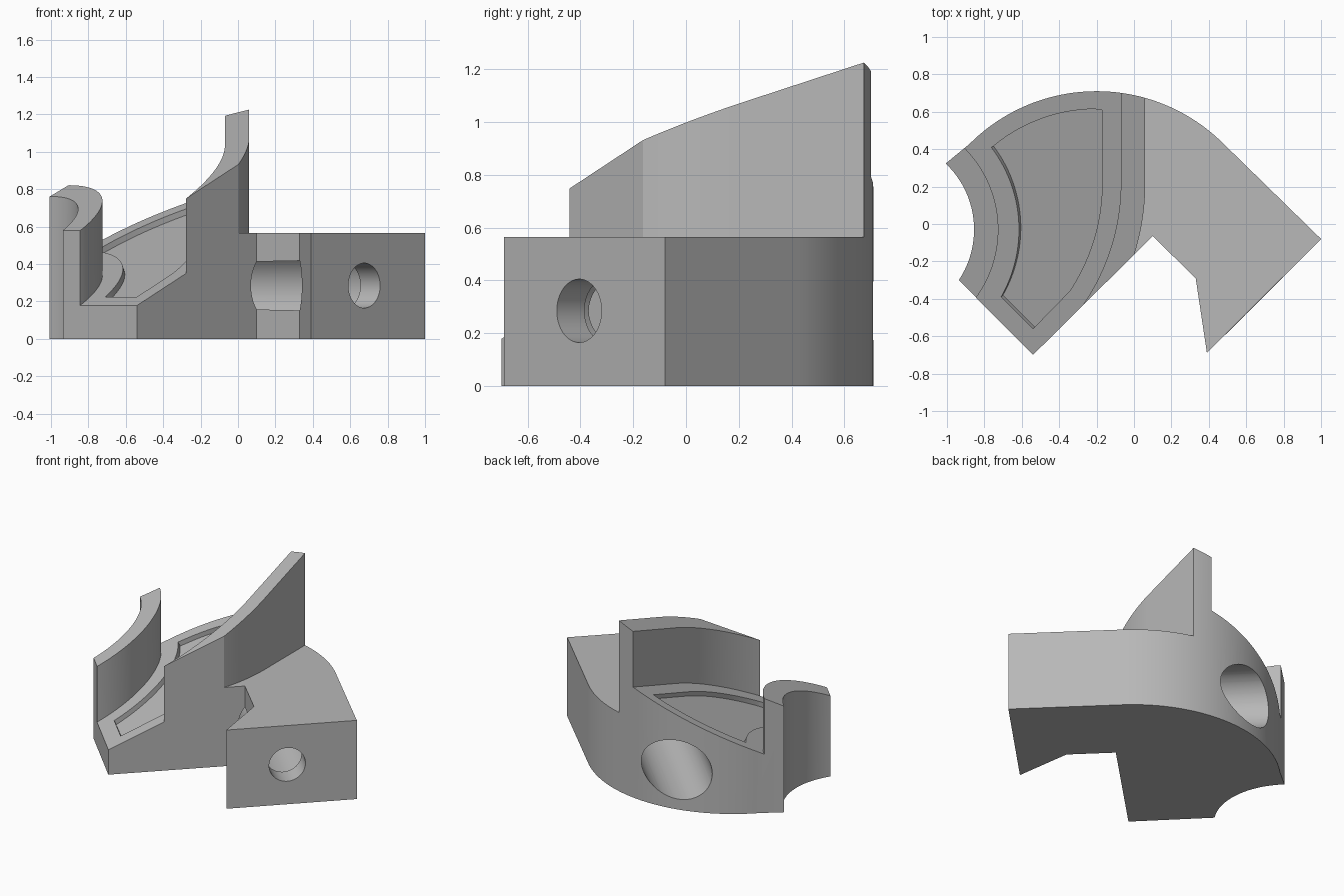
import bpy, bmesh, math
from mathutils import Vector

if "Cube" in bpy.data.objects:
    bpy.data.objects.remove(bpy.data.objects["Cube"], do_unlink=True)

SLOPE = 0.328
SMALL = (-1.342, -0.03)   # centre of the low wall curves
LARGE = (-1.22, 0.22)     # centre of the tall wall curves
BACK = (-0.2, -0.25)      # centre of the rounded back


def arc(centre, radius, start, end, steps=32):
    angles = [math.radians(start + (end - start) * i / steps) for i in range(steps + 1)]
    return [(centre[0] + radius * math.cos(a), centre[1] + radius * math.sin(a)) for a in angles]


def floor_height(x, y):
    return 0.18 + SLOPE * (x + y + 1.235)


def level(z):
    return lambda x, y: Vector((x, y, z))


def ramp(offset):
    return lambda x, y: Vector((x, y, floor_height(x, y) + offset))


def ramp_normal(offset):
    # offset measured along the normal of the sloping floor
    return lambda x, y: Vector((x - SLOPE * offset, y - SLOPE * offset, floor_height(x, y) + offset))


def prism(name, outline, bottom, top):
    bm = bmesh.new()
    low = [bm.verts.new(bottom(*p)) for p in outline]
    high = [bm.verts.new(top(*p)) for p in outline]
    bm.faces.new(low)
    bm.faces.new(high)
    for i in range(len(outline)):
        j = (i + 1) % len(outline)
        bm.faces.new((low[i], low[j], high[j], high[i]))
    bmesh.ops.recalc_face_normals(bm, faces=bm.faces)
    mesh = bpy.data.meshes.new(name)
    bm.to_mesh(mesh)
    bm.free()
    obj = bpy.data.objects.new(name, mesh)
    bpy.context.collection.objects.link(obj)
    return obj


def bore(name, radius, start, end):
    # horizontal cylinder running diagonally from the front block to the back
    a, b = [Vector(((0.27 + c) / 2, (0.27 - c) / 2, 0.285)) for c in (start, end)]
    bpy.ops.mesh.primitive_cylinder_add(vertices=64, radius=radius, depth=(b - a).length, location=(a + b) / 2)
    obj = bpy.context.object
    obj.name = name
    obj.rotation_euler = (b - a).to_track_quat('Z', 'Y').to_euler()
    return obj


# Bracket block: full outline
outline = [(-0.54, -0.70), (0.10, -0.065), (0.33, -0.29), (0.39, -0.69), (1.0, -0.08)]
outline += arc(BACK, 0.96, 45, 135, 48)
outline += arc(SMALL, 0.487, 46.5, -33.7)
body = prism("curved_bracket", outline, level(0), level(1.6))

# Regions removed from the block
block_top = arc(LARGE, 1.28, -30, 0) + [(0.06, 1.2), (1.5, 1.2), (1.5, -1.2), (0.5, -1.2)]
channel = arc(SMALL, 0.617, 50, -50) + [(-0.945, -1.0), (-0.407, -1.0)]
channel += arc(LARGE, 1.15, -45, 0) + [(-0.07, 1.2), (-0.945, 1.2)]
sky = [(-1.5, -1.5), (1.5, -1.5), (1.5, 1.5), (-1.5, 1.5)]
recess = [(-0.54, -0.56)] + arc(LARGE, 1.05, -33.5, 0) + [(-0.17, 0.61)]
recess += arc(BACK, 0.865, 91, 130)
recess += arc(SMALL, 0.727, 37.2, -29.7)

cutters = [
    prism("wall_top_cutter", sky, ramp(0.40), level(4)),
    prism("block_top_cutter", block_top, level(0.565), level(3)),
    prism("channel_cutter", channel, ramp(0), level(3)),
    prism("recess_cutter", recess, ramp_normal(-0.03), ramp_normal(0.03)),
    bore("large_bore_cutter", 0.21, 0.87, -2.0),
    bore("small_bore_cutter", 0.12, 1.4, 0.6),
]

bpy.ops.object.select_all(action='DESELECT')
bpy.context.view_layer.objects.active = body
body.select_set(True)
for cutter in cutters:
    cutter.hide_render = True
    mod = body.modifiers.new(cutter.name, 'BOOLEAN')
    mod.operation = 'DIFFERENCE'
    mod.solver = 'EXACT'
    mod.object = cutter
    bpy.ops.object.modifier_apply(modifier=mod.name)
for cutter in cutters:
    bpy.data.objects.remove(cutter, do_unlink=True)

# Single grey finish
grey = bpy.data.materials.new("plain_grey")
grey.use_nodes = True
colour = (0.48, 0.48, 0.48, 1)
grey.diffuse_color = colour
grey.node_tree.nodes["Principled BSDF"].inputs["Base Color"].default_value = colour
body.data.materials.clear()
body.data.materials.append(grey)
for poly in body.data.polygons:
    poly.material_index = 0
bpy.ops.object.shade_smooth_by_angle(angle=math.radians(25))
